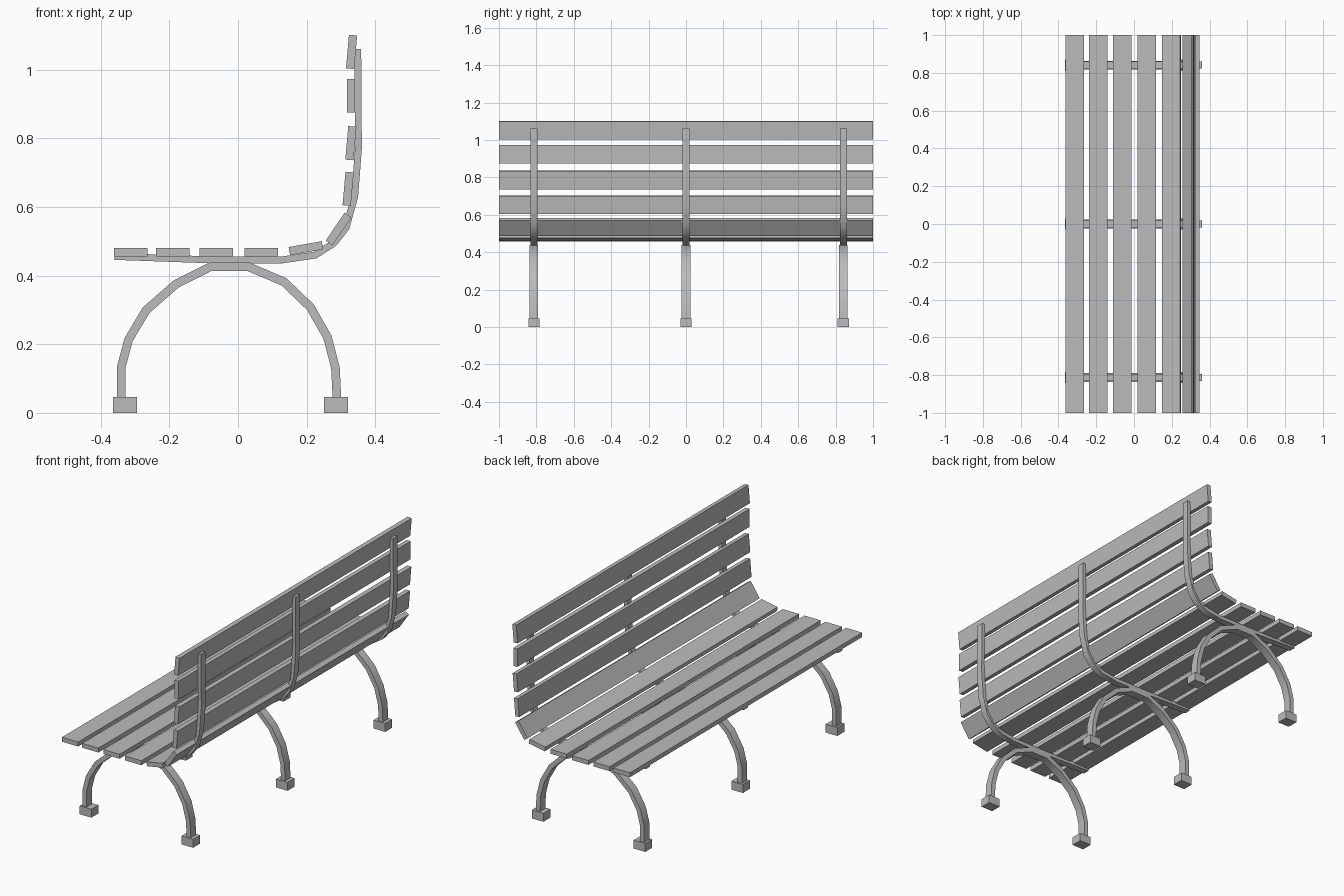
import bpy
import bmesh
from math import radians
from mathutils import Matrix, Vector

cube = bpy.data.objects.get("Cube")
if cube:
    bpy.data.objects.remove(cube, do_unlink=True)

grey = bpy.data.materials.new("plain grey")
grey.use_nodes = True
GREY = (0.5, 0.5, 0.5, 1)
grey.diffuse_color = GREY
grey.node_tree.nodes["Principled BSDF"].inputs["Base Color"].default_value = GREY


def finish(name, bm, smooth=False):
    """Turn a bmesh into a named object."""
    bmesh.ops.recalc_face_normals(bm, faces=bm.faces)
    mesh = bpy.data.meshes.new(name)
    bm.to_mesh(mesh)
    bm.free()
    mesh.materials.append(grey)
    obj = bpy.data.objects.new(name, mesh)
    bpy.context.collection.objects.link(obj)
    if smooth:
        bpy.ops.object.select_all(action="DESELECT")
        obj.select_set(True)
        bpy.context.view_layer.objects.active = obj
        bpy.ops.object.shade_smooth_by_angle(angle=radians(35))


def box(name, centre, size, tilt=0):
    """Box tilted upwards about the y axis by some degrees."""
    bm = bmesh.new()
    place = (Matrix.Translation(centre) @ Matrix.Rotation(radians(-tilt), 4, "Y")
             @ Matrix.Diagonal((*size, 1)))
    bmesh.ops.create_cube(bm, size=1, matrix=place)
    finish(name, bm)


def bent_bar(name, path, y, thick, width):
    """Rectangular bar swept along an x-z path with mitred bends."""
    pts = [Vector(p) for p in path]
    dirs = [(b - a).normalized() for a, b in zip(pts, pts[1:])]
    bm = bmesh.new()
    rings = []
    for i, p in enumerate(pts):
        before, after = dirs[max(i - 1, 0)], dirs[min(i, len(dirs) - 1)]
        along = (before + after).normalized()
        side = Vector((-along.y, along.x)) * (thick / 2 / along.dot(after))
        rings.append([bm.verts.new((p.x + s * side.x, y + t * width / 2, p.y + s * side.y))
                      for s, t in ((-1, -1), (1, -1), (1, 1), (-1, 1))])
    for a, b in zip(rings, rings[1:]):
        for k in range(4):
            n = (k + 1) % 4
            bm.faces.new((a[k], a[n], b[n], b[k]))
    bm.faces.new(rings[0])
    bm.faces.new(rings[-1])
    finish(name, bm, smooth=True)


# Slats: x, z and tilt of each centre, from the seat front to the top of the back
seat = [(-.313, .468, 0), (-.19, .468, 0), (-.063, .468, 0), (.068, .468, 0), (.198, .48, 10)]
back = [(.293, .536, 56), (.321, .653, 85), (.329, .786, 85), (.329, .924, 90), (.331, 1.052, 85)]
for part, slats in (("seat_slat", seat), ("back_slat", back)):
    for i, (x, z, tilt) in enumerate(slats, 1):
        box(f"{part}_{i}", (x, 0, z), (.098, 2, .024), tilt)

# Three supports, each with a rail, an arched leg and two feet
rail = [(-.36, .456), (-.08, .446), (.13, .446), (.225, .46), (.28, .495),
        (.315, .54), (.34, .63), (.351, .77), (.349, 1.06)]
arch = [(-.34, .03), (-.34, .134), (-.319, .213), (-.268, .299), (-.18, .376), (-.08, .426),
        (.03, .426), (.134, .382), (.211, .308), (.261, .22), (.284, .131), (.289, .03)]
for end, y in (("near", -.813), ("middle", 0), ("far", .841)):
    bent_bar(f"{end}_rail", rail, y, .02, .037)
    bent_bar(f"{end}_leg_arch", arch, y, .025, .046)
    for side, x in (("front", -.329), ("rear", .285)):
        box(f"{end}_{side}_foot", (x, y, .023), (.07, .06, .046))
